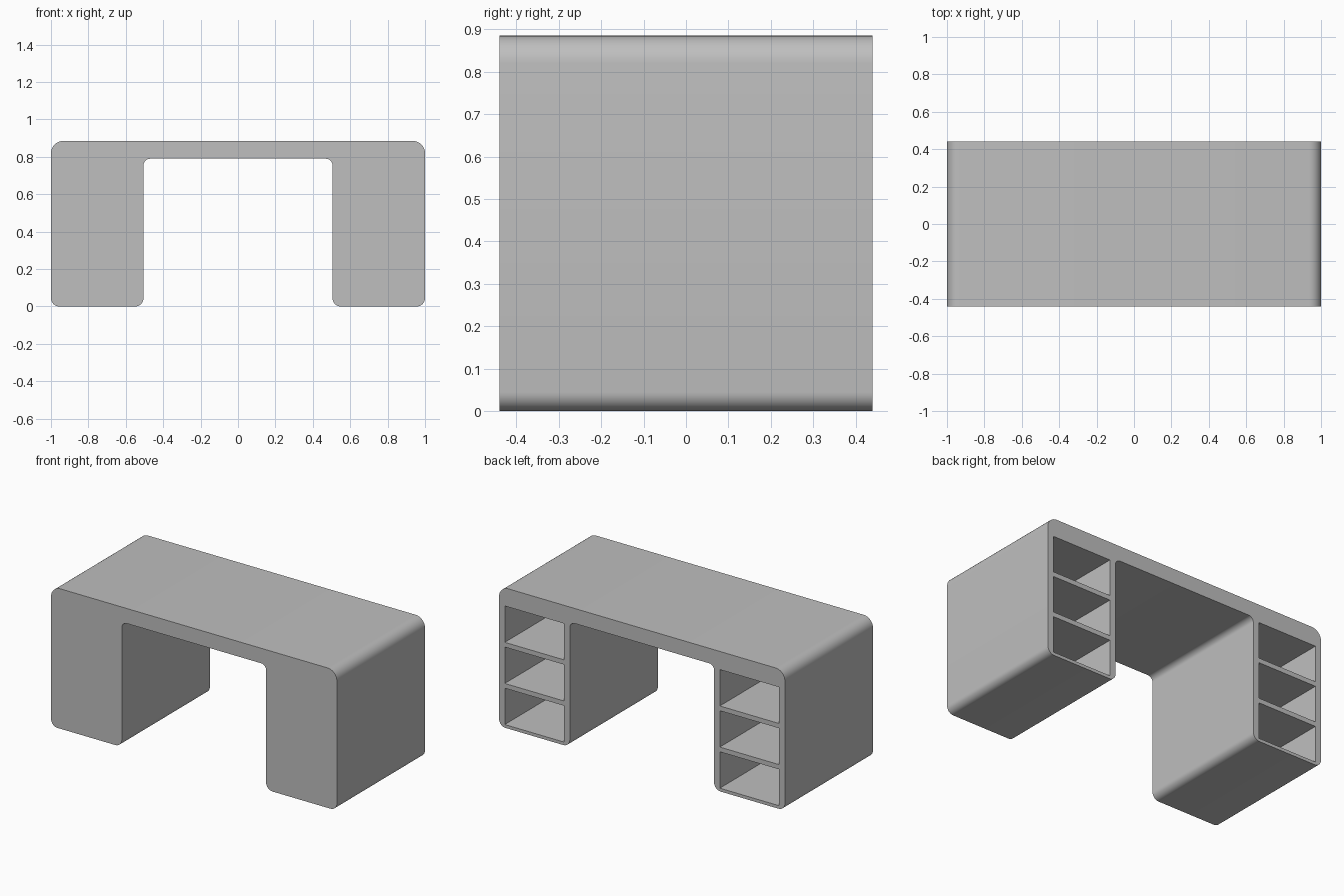
import bpy, bmesh, math
from mathutils import Vector

cube = bpy.data.objects.get("Cube")
if cube:
    bpy.data.objects.remove(cube, do_unlink=True)

HEIGHT, HALF_DEPTH = 0.885, 0.44
INNER_X, UNDERSIDE = 0.505, 0.79
WALL = 0.04

grey = bpy.data.materials.new("light grey")
grey.use_nodes = True
colour = (0.52, 0.52, 0.52, 1)
grey.diffuse_color = colour
grey.node_tree.nodes["Principled BSDF"].inputs["Base Color"].default_value = colour


def rounded(corners, steps=8):
    """Replace each (x, z, radius) right-angled corner with an arc."""
    points = []
    for i, (x, z, r) in enumerate(corners):
        p = Vector((x, z))
        before = (Vector(corners[i - 1][:2]) - p).normalized()
        after = (Vector(corners[(i + 1) % len(corners)][:2]) - p).normalized()
        centre = p + r * (before + after)
        for k in range(steps + 1):
            a = math.pi / 2 * k / steps
            points.append(centre - r * (after * math.cos(a) + before * math.sin(a)))
    return points


def finish(name, bm):
    bmesh.ops.recalc_face_normals(bm, faces=bm.faces)
    mesh = bpy.data.meshes.new(name)
    bm.to_mesh(mesh)
    bm.free()
    mesh.materials.append(grey)
    obj = bpy.data.objects.new(name, mesh)
    bpy.context.collection.objects.link(obj)
    return obj


# Desk body: rounded bridge-shaped profile extruded from front to back
half = [(INNER_X, UNDERSIDE, 0.035), (INNER_X, 0, 0.045),
        (1, 0, 0.045), (1, HEIGHT, 0.065)]
outline = half + [(-x, z, r) for x, z, r in reversed(half)]
bm = bmesh.new()
face = bm.faces.new([bm.verts.new((p.x, -HALF_DEPTH, p.y)) for p in rounded(outline)])
extruded = bmesh.ops.extrude_face_region(bm, geom=[face])["geom"]
bmesh.ops.translate(bm, vec=(0, 2 * HALF_DEPTH, 0),
                    verts=[v for v in extruded if isinstance(v, bmesh.types.BMVert)])
desk = finish("desk_body", bm)

# Cutter for three open shelves in the back of each pedestal
x0, x1 = INNER_X + WALL, 1 - WALL
y0, y1 = WALL - HALF_DEPTH, HALF_DEPTH + 0.1
bm = bmesh.new()
for side in (-1, 1):
    for level in range(3):
        z0, z1 = 0.02 + 0.26 * level, 0.25 + 0.26 * level
        verts = bmesh.ops.create_cube(bm, size=1)["verts"]
        bmesh.ops.scale(bm, vec=(x1 - x0, y1 - y0, z1 - z0), verts=verts)
        bmesh.ops.translate(bm, verts=verts, vec=(
            side * (x0 + x1) / 2, (y0 + y1) / 2, (z0 + z1) / 2))
cutter = finish("shelf_cutter", bm)
cutter.hide_render = True

cut = desk.modifiers.new("shelf openings", 'BOOLEAN')
cut.operation, cut.solver, cut.object = 'DIFFERENCE', 'EXACT', cutter
for o in bpy.context.selected_objects:
    o.select_set(False)
bpy.context.view_layer.objects.active = desk
desk.select_set(True)
bpy.ops.object.modifier_apply(modifier=cut.name)
bpy.data.objects.remove(cutter, do_unlink=True)

# Smooth the fillets, keep the flat rims crisp
bpy.ops.object.shade_smooth_by_angle(angle=math.radians(30))
